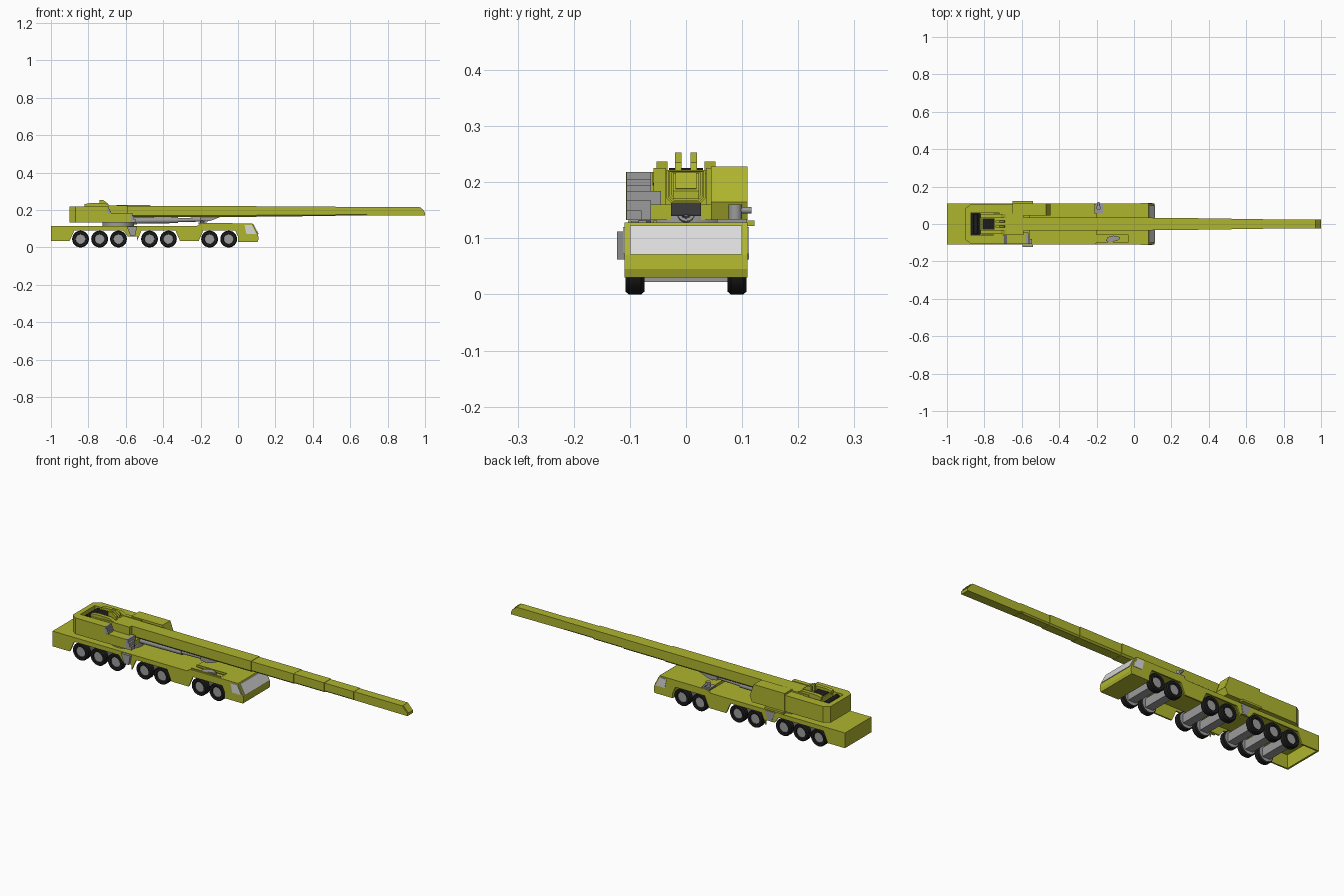
import bpy, bmesh, math
from mathutils import Matrix, Vector

default_cube = bpy.data.objects.get("Cube")
if default_cube:
    bpy.data.objects.remove(default_cube, do_unlink=True)


def make_material(name, red, green, blue):
    material = bpy.data.materials.new(name)
    material.use_nodes = True
    colour = (red, green, blue, 1)
    material.diffuse_color = colour
    material.node_tree.nodes["Principled BSDF"].inputs["Base Color"].default_value = colour
    return material


yellow = make_material("olive yellow paint", .43, .46, .027)
grey = make_material("grey metal", .33, .33, .33)
glass = make_material("pale glass", .7, .7, .7)
black = make_material("black rubber", .012, .012, .012)


def finish(name, bm, material):
    bmesh.ops.recalc_face_normals(bm, faces=bm.faces)
    mesh = bpy.data.meshes.new(name)
    bm.to_mesh(mesh)
    bm.free()
    mesh.materials.append(material)
    obj = bpy.data.objects.new(name, mesh)
    bpy.context.collection.objects.link(obj)
    return obj


def prism(name, points, axis, start, end, material, end_scale=None):
    """Extrude a closed outline along x, y or z."""
    place = {"x": lambda a, b, d: (d, a, b),
             "y": lambda a, b, d: (a, d, b),
             "z": lambda a, b, d: (a, b, d)}[axis]
    bm = bmesh.new()
    face = bm.faces.new([bm.verts.new(place(a, b, start)) for a, b in points])
    result = bmesh.ops.extrude_face_region(bm, geom=[face])
    moved = [v for v in result["geom"] if isinstance(v, bmesh.types.BMVert)]
    bmesh.ops.translate(bm, verts=moved, vec=place(0, 0, end - start))
    return finish(name, bm, material)


def box(name, x, y, z, material):
    outline = [(x[0], y[0]), (x[1], y[0]), (x[1], y[1]), (x[0], y[1])]
    return prism(name, outline, "z", z[0], z[1], material)


def rod(name, start, end, radius, material, sides=16):
    start, end = Vector(start), Vector(end)
    along = end - start
    matrix = Matrix.Translation((start + end) / 2) @ along.to_track_quat("Z", "Y").to_matrix().to_4x4()
    bm = bmesh.new()
    bmesh.ops.create_cone(bm, cap_ends=True, segments=sides, radius1=radius,
                          radius2=radius, depth=along.length, matrix=matrix)
    obj = finish(name, bm, material)
    smooth(obj)
    return obj


def smooth(obj):
    bpy.ops.object.select_all(action="DESELECT")
    obj.select_set(True)
    bpy.context.view_layer.objects.active = obj
    bpy.ops.object.shade_smooth_by_angle(angle=math.radians(35))


# Carrier: open-bottomed shell with wheel arches cut into the skirts
outline = [(-1, .115), (-1, .035)]
for left, right in ((-.9, -.59), (-.54, -.31), (-.21, .01)):
    outline += [(left, .035), (left + .025, .092), (right - .025, .092), (right, .06 if left < -.8 else .035)]
    if left < -.8:
        outline.append((right + .05, .06))
outline += [(.02, .035), (.02, .128), (-.2, .128), (-.22, .115)]
for side, name in ((-1, "right_skirt"), (1, "left_skirt")):
    prism(name, outline, "y", side * .11, side * .102, yellow)
box("carrier_deck", (-1, .01), (-.102, .102), (.105, .115), yellow)
box("rear_panel", (-1, -.99), (-.102, .102), (.035, .105), yellow)
box("raised_deck", (-.2, .01), (-.05, .102), (.115, .128), yellow)
box("deck_tray_wall", (-.03, .01), (-.102, -.05), (.115, .128), yellow)

# Driving cab with sloped windscreen
prism("driving_cab", [(0, .03), (.105, .03), (.11, .045), (.107, .07), (.077, .128), (0, .128)],
      "y", -.11, .11, yellow)
prism("windscreen", [(.1075, .0715), (.111, .0715), (.084, .123), (.0805, .123)], "y", -.1, .1, glass)
for side in (-1, 1):
    prism("cab_side_window", [(.045, .072), (.098, .072), (.074, .12), (.035, .12)],
          "y", side * .109, side * .112, glass)

# Wheels and axles
for x in (-.842, -.74, -.639, -.473, -.372, -.152, -.05):
    for side in (-1, 1):
        bm = bmesh.new()
        profile = [(.0, .1), (.026, .1), (.028, .107), (.04, .108), (.045, .102),
                   (.045, .08), (.04, .074), (.0, .074)]
        verts = [bm.verts.new((x + r, side * d, .045)) for r, d in profile]
        edges = [bm.edges.new(pair) for pair in zip(verts, verts[1:])]
        bmesh.ops.spin(bm, geom=verts + edges, cent=(x, 0, .045), axis=(0, 1, 0),
                       angle=math.tau, steps=24)
        bmesh.ops.remove_doubles(bm, verts=bm.verts, dist=.0001)
        wheel = finish("wheel", bm, black)
        wheel.data.materials.append(grey)
        for face in wheel.data.polygons:
            hub = math.hypot(face.center.x - x, face.center.z - .045) < .0265
            face.material_index = 1 if hub else 0
        smooth(wheel)
    box("axle", (x - .022, x + .022), (-.074, .074), (.022, .068), grey)

# Outrigger plates between the wheel groups
for side in (-1, 1):
    prism("outrigger_plate", [(-.595, .112), (-.54, .112), (-.55, .062), (-.575, .062)],
          "y", side * .103, side * (.123 if side < 0 else .112), grey)

# Slewing upper structure: turntable, walls around an open winch bay
rod("turntable", (-.64, 0, .112), (-.64, 0, .14), .085, grey, 24)
box("upper_base", (-.88, -.56), (-.08, .08), (.133, .16), yellow)
rear = [(-.7, -.107), (-.87, -.107), (-.9, -.085), (-.9, .085), (-.87, .107), (-.7, .107)]
prism("counterweight", rear, "z", .133, .195, yellow)
for side, name in ((-1, "right_bay_wall"), (1, "left_bay_wall")):
    wall = [(-.7, side * .107), (-.87, side * .107), (-.9, side * .085),
            (-.9, side * .06), (-.7, side * .06)]
    prism(name, wall, "z", .19, .218, yellow)
box("rear_bay_wall", (-.9, -.873), (-.062, .062), (.19, .218), yellow)
box("winch_bay_floor", (-.872, -.82), (-.059, .059), (.194, .199), black)

# Right platform and its two flights of steps
box("right_platform", (-.72, -.575), (-.107, -.045), (.133, .183), yellow)
for i in range(3):
    h = i * .012
    box("upper_step", (-.7, -.685 - i * .006 + .006), (-.106, -.062), (.183, .194 + h), grey)
    box("lower_step", (-.58, -.545 - i * .01), (-.106, -.045 - .017 * (2 - i)), (.133, .15 + i * .017), grey)
box("right_boom_cheek", (-.75, -.59), (-.058, -.036), (.15, .225), yellow)
box("left_boom_cheek", (-.75, -.59), (.036, .056), (.15, .225), yellow)

# Crane operator cab and engine housing on the left
box("engine_housing", (-.72, -.62), (.05, .107), (.133, .218), yellow)
prism("operator_cab", [(-.65, .133), (-.46, .133), (-.447, .165), (-.47, .228), (-.65, .228)],
      "y", .045, .11, yellow)
prism("operator_windscreen", [(-.45, .167), (-.447, .167), (-.468, .222), (-.471, .222)],
      "y", .052, .104, yellow)
box("operator_step", (-.65, -.54), (.1, .122), (.122, .132), yellow)

# Winch assembly and rope guide posts
box("winch_frame", (-.815, -.7), (-.055, .053), (.195, .222), yellow)
for side in (-1, 1):
    prism("winch_cheek", [(-.82, .215), (-.82, .232), (-.79, .237), (-.71, .237), (-.68, .222), (-.68, .215)],
          "y", side * .033, side * .053, yellow)
    prism("rope_guide_post", [(-.74, .22), (-.74, .253), (-.72, .253), (-.695, .235), (-.69, .22)],
          "y", side * .008, side * .02, yellow)
rod("winch_drum", (-.845, -.05, .205), (-.845, .05, .205), .012, black)
box("winch_slot", (-.81, -.745), (-.03, .03), (.221, .225), black)

# Telescopic boom: each section is slightly slimmer than the last
sections = (("boom_base", -.8, .1, .035, .163, .222),
            ("boom_second", .08, .345, .032, .165, .22),
            ("boom_third", .33, .52, .029, .167, .219),
            ("boom_fourth", .5, .69, .026, .17, .217))
for name, start, end, half, low, high in sections:
    bevel = half * .25
    shape = [(-half, high), (half, high), (half, low + bevel), (half - bevel, low),
             (bevel - half, low), (-half, low + bevel)]
    prism(name, shape, "x", start, end, yellow)
prism("boom_tip", [(.67, .172), (1, .17), (1, .184), (.97, .216), (.67, .216)],
      "y", -.023, .023, yellow)
prism("boom_nose_plate", [(.972, .2155), (.998, .188), (1, .189), (.974, .217)],
      "y", -.019, .019, yellow)

# Lifting cylinder and its boom bracket
rod("lift_cylinder", (-.6, 0, .143), (-.32, 0, .146), .016, grey)
rod("lift_rod", (-.34, 0, .146), (-.16, 0, .15), .011, grey)
prism("lift_bracket", [(-.2, .165), (-.2, .145), (-.17, .14), (-.145, .143), (-.09, .165)],
      "y", -.027, .027, grey)

# Deck fittings
rod("deck_canister", (-.19, .088, .128), (-.19, .088, .16), .012, grey)
rod("exhaust_pipe", (-.19, .095, .15), (-.19, .117, .15), .006, grey)
box("canister_base", (-.21, -.165), (.055, .108), (.126, .134), grey)
prism("hook_block", [(-.15, -.09), (-.13, -.1), (-.08, -.085), (-.075, -.07), (-.11, -.062), (-.14, -.07)],
      "z", .115, .132, grey)
for y in (-.1, -.055):
    box("tray_rail", (-.2, -.03), (y - .003, y + .003), (.122, .132), yellow)
